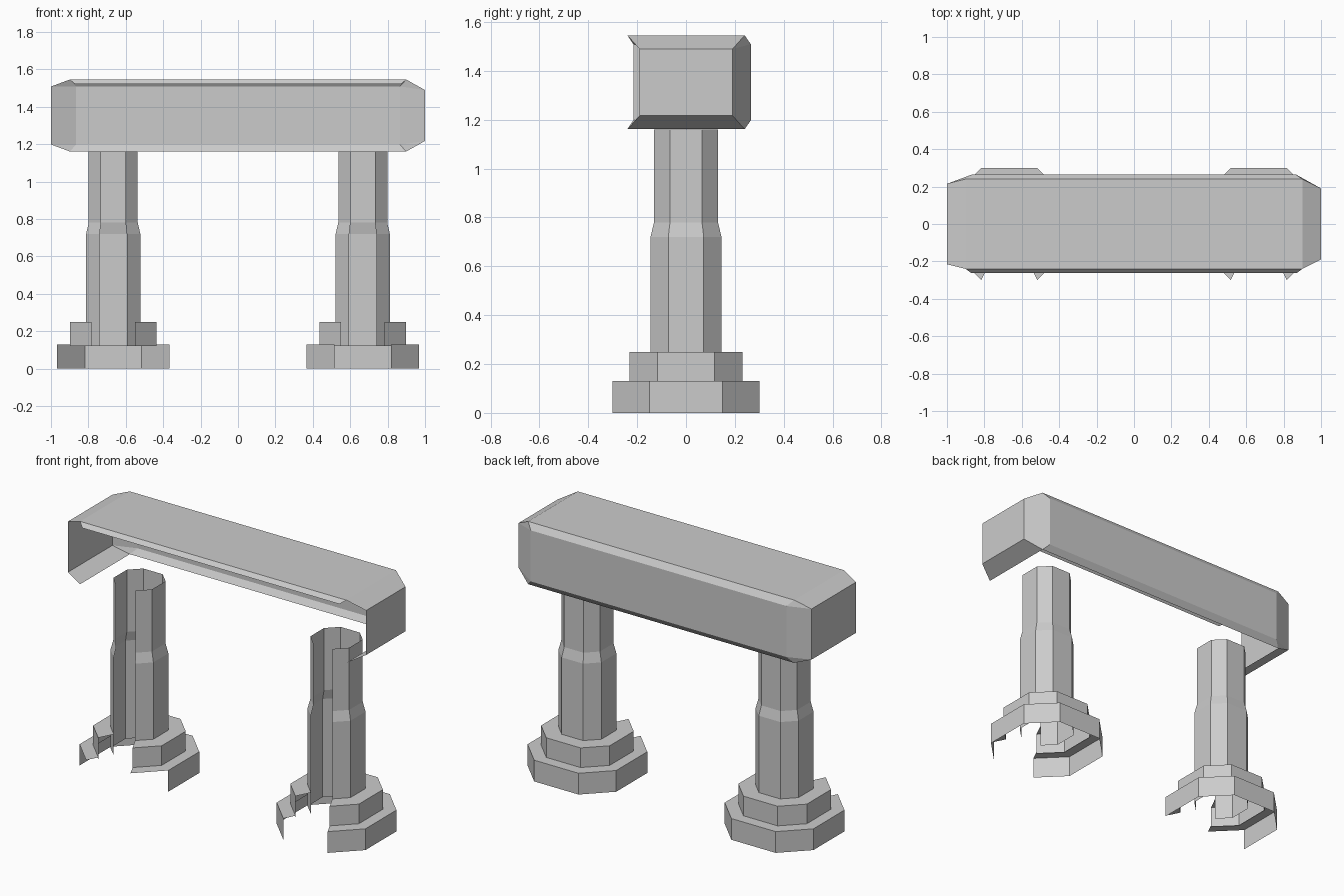
import bpy, bmesh, math
from mathutils import Vector

if "Cube" in bpy.data.objects:
    bpy.data.objects.remove(bpy.data.objects["Cube"])


def make_object(name, faces, centre, x=0.0):
    """Make an open shell from polygons, with every face turned outward."""
    bm = bmesh.new()
    for pts in faces:
        bm.faces.new([bm.verts.new(p) for p in pts])
    bmesh.ops.remove_doubles(bm, verts=bm.verts, dist=0.0005)
    bm.normal_update()
    for f in bm.faces:
        if f.normal.dot(f.calc_center_median() - Vector(centre)) < 0:
            f.normal_flip()
    mesh = bpy.data.meshes.new(name)
    bm.to_mesh(mesh)
    bm.free()
    ob = bpy.data.objects.new(name, mesh)
    ob.location.x = x
    bpy.context.collection.objects.link(ob)
    return ob


# Eight-sided outline; side 0 (first pair of points) is the front
OUTLINE = [(-.5, -1), (.5, -1), (1, -.5), (1, .5),
           (.5, 1), (-.5, 1), (-1, .5), (-1, -.5)]


def shell(name, profile, x, skip=()):
    """Octagonal shell through (radius, z) rings, leaving out some sides."""
    faces = []
    for k, ((r0, z0), (r1, z1)) in enumerate(zip(profile, profile[1:])):
        for i in range(8):
            wall = abs(r0 - r1) < 0.05
            if i == 0 or (wall and i in skip):
                continue
            a, b = OUTLINE[i], OUTLINE[(i + 1) % 8]
            faces.append([(a[0] * r0, a[1] * r0, z0), (b[0] * r0, b[1] * r0, z0),
                          (b[0] * r1, b[1] * r1, z1), (a[0] * r1, a[1] * r1, z1)])
    middle_z = profile[0][1]
    return make_object(name, faces, (0, 0, middle_z), x)


# Two open-fronted columns with stepped feet
for side, x, skip in (("left", -.667, (1, 7)), ("right", .667, ())):
    shell(side + "_foot", [(.30, 0), (.30, .13), (.232, .13)], x, skip)
    shell(side + "_collar", [(.232, .12), (.232, .25), (.145, .25)], x)
    shell(side + "_column", [(.145, .12), (.145, .72), (.131, .78), (.131, 1.16)], x)

# Chamfered beam, open at the front and underneath
MID = 1.353


def level(sx, sy, sz):      # corner of top or bottom face
    return (sx * .90, sy * .24, MID + sz * .192)


def back(sx, sz):           # corner of back face
    return (sx * .865, .265, MID + sz * .156)


def end(sx, sy, sz):        # corner of end face
    half_y, half_z = (.19, .136) if sx > 0 else (.215, .155)
    return (sx, sy * half_y, MID + sz * half_z)


faces = [[level(-1, -1, 1), level(1, -1, 1), level(1, 1, 1), level(-1, 1, 1)],
         [back(-1, -1), back(1, -1), back(1, 1), back(-1, 1)],
         # narrow lip at the top of the open front
         [level(-1, -1, 1), level(1, -1, 1), (.87, -.262, 1.521), (-.87, -.262, 1.521)]]
for sz in (-1, 1):
    faces.append([level(-1, 1, sz), level(1, 1, sz), back(1, sz), back(-1, sz)])
for sx in (-1, 1):
    faces.append([end(sx, -1, -1), end(sx, 1, -1), end(sx, 1, 1), end(sx, -1, 1)])
    faces.append([end(sx, 1, -1), end(sx, 1, 1), back(sx, 1), back(sx, -1)])
    for sz in (-1, 1):
        faces.append([end(sx, -1, sz), end(sx, 1, sz), level(sx, 1, sz), level(sx, -1, sz)])
        faces.append([end(sx, 1, sz), level(sx, 1, sz), back(sx, sz)])
make_object("beam", faces, (0, 0, MID))
